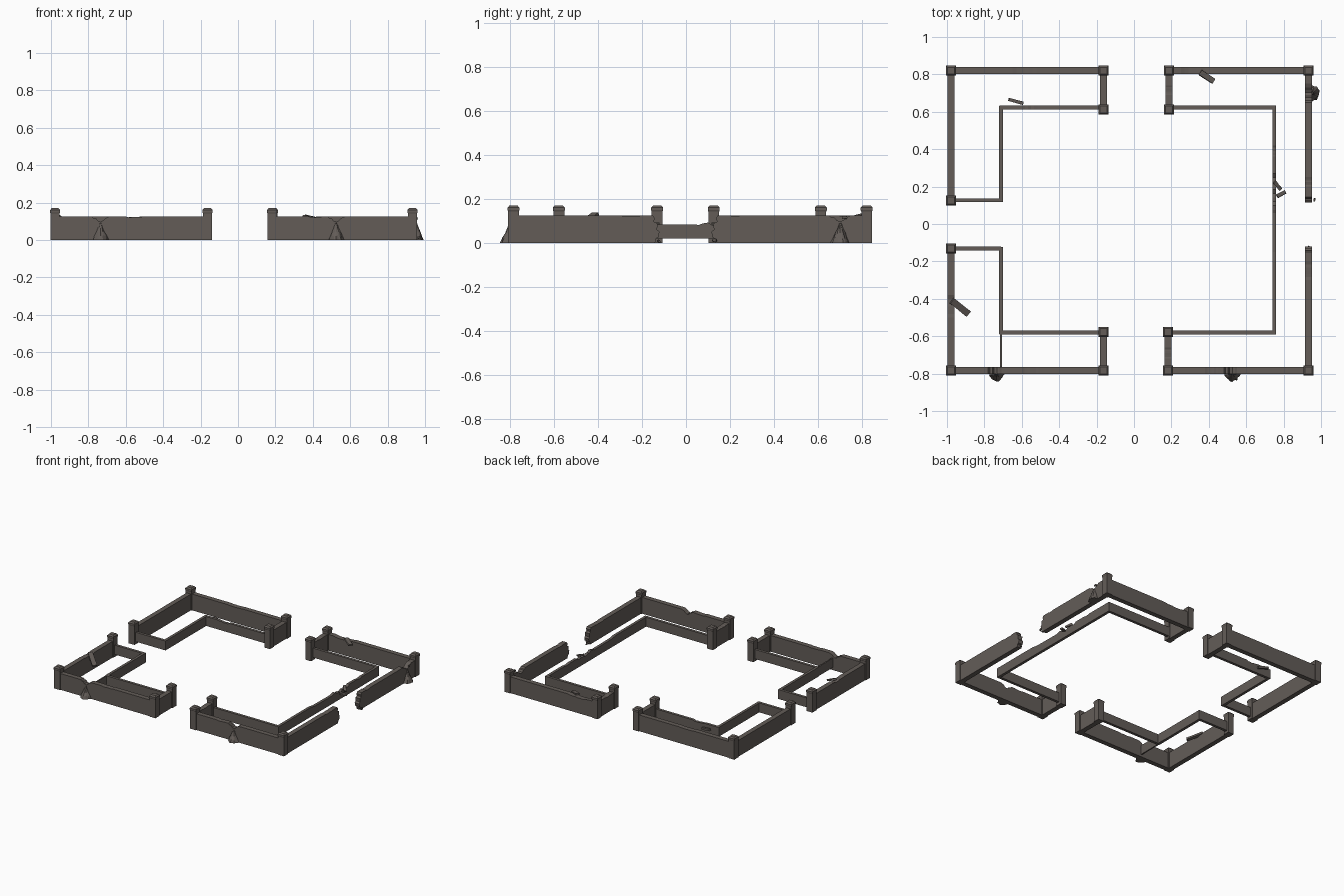
import bpy, bmesh, math, random
from mathutils import Vector, Matrix

if "Cube" in bpy.data.objects:
    bpy.data.objects.remove(bpy.data.objects["Cube"])
random.seed(4)

stone = bpy.data.materials.new("weathered_grey_stone")
stone.diffuse_color = (0.125, 0.108, 0.097, 1)
stone.use_nodes = True
stone.node_tree.nodes["Principled BSDF"].inputs["Base Color"].default_value = stone.diffuse_color

def finish(name, bm):
    bmesh.ops.recalc_face_normals(bm, faces=bm.faces)
    me = bpy.data.meshes.new(name)
    bm.to_mesh(me)
    bm.free()
    me.materials.append(stone)
    ob = bpy.data.objects.new(name, me)
    bpy.context.collection.objects.link(ob)
    return ob

# Wall: side profile (distance along wall, height) extruded through its thickness
def wall(name, axis, fixed, a, b, th, z0, z1, nicks=(), low=None, high=None):
    top = [(t, z1 - d) for t, d in sorted(nicks)]
    prof = [(a, z0)] if not low else [(a + o, z) for o, z in reversed(low)]
    if not low:
        prof.append((a, z1))
    prof += top
    if high:
        prof += [(b - o, z) for o, z in high]
    else:
        prof += [(b, z1), (b, z0)]
    bm = bmesh.new()
    def pt(t, z, s):
        n = fixed + s * th / 2
        return (t, n, z) if axis == 'x' else (n, t, z)
    rings = [[bm.verts.new(pt(t, z, s)) for t, z in prof] for s in (-1, 1)]
    bm.faces.new(rings[0])
    bm.faces.new(rings[1])
    n = len(prof)
    for i in range(n):
        j = (i + 1) % n
        bm.faces.new((rings[0][i], rings[0][j], rings[1][j], rings[1][i]))
    return finish(name, bm)

def outer(name, axis, fixed, a, b, **k):
    return wall("outer_wall_" + name, axis, fixed, a, b, 0.037, 0, 0.125, **k)

def inner(name, axis, fixed, a, b, z1=0.092, **k):
    return wall("inner_wall_" + name, axis, fixed, a, b, 0.021, 0.02, z1, **k)

# Square post with flared cap
def post(x, y):
    bm = bmesh.new()
    rings = []
    for h, z in ((.0245, 0), (.0245, .142), (.027, .148), (.027, .16), (.018, .17)):
        rings.append([bm.verts.new((x + h * i, y + h * j, z))
                      for i, j in ((-1, -1), (1, -1), (1, 1), (-1, 1))])
    for r, s in zip(rings, rings[1:]):
        for i in range(4):
            j = (i + 1) % 4
            bm.faces.new((r[i], r[j], s[j], s[i]))
    bm.faces.new(rings[0])
    bm.faces.new(rings[-1])
    finish("corner_post", bm)

# Shallow V break in a wall top
def notch(c, w=.045, d=.028):
    return [(c - w, 0), (c - w * .8, d * .35), (c - w * .5, d * .4), (c - w * .3, d * .85),
            (c + .002, d), (c + w * .35, d * .7), (c + w * .6, d * .3), (c + w, 0)]

# Slight worn stretch of wall top
def worn(a, b, d=.006, n=6):
    pts = [(a + (b - a) * i / n, random.uniform(.3, 1) * d) for i in range(1, n)]
    return [(a, 0)] + pts + [(b, 0)]

# Posts
for x, y in ((-.978, .82), (-.163, .82), (-.163, .612), (-.978, .126),
             (.187, .82), (.933, .82), (.187, .612),
             (-.978, -.131), (-.978, -.783), (-.163, -.783), (-.163, -.577),
             (.182, -.783), (.933, -.783), (.182, -.577)):
    post(x, y)

# Outer walls, with broken ends at the gap on the right side
ragged = [(.03, .125), (.022, .112), (.026, .095), (.008, .088), (.012, .06),
          (0, .05), (.006, .025), (.018, .018), (.02, 0)]
outer("back_left", 'x', .82, -.978, -.163, nicks=worn(-.65, -.52))
outer("back_right", 'x', .82, .187, .933, nicks=worn(.25, .42, .009, 8))
outer("left_back", 'y', -.978, .126, .82)
outer("left_front", 'y', -.978, -.783, -.131, nicks=worn(-.50, -.38, .008))
outer("front_left", 'x', -.783, -.978, -.163, nicks=notch(-.735) + worn(-.60, -.51, .004))
outer("front_right", 'x', -.783, .182, .933, nicks=worn(.38, .45, .004) + notch(.525))
outer("right_back", 'y', .933, .115, .82, nicks=worn(.2, .25) + notch(.70, .05), low=ragged)
outer("right_front", 'y', .933, -.783, -.12, nicks=worn(-.30, -.2, .004), high=ragged)
outer("end_back_left", 'y', -.163, .612, .82)
outer("end_back_right", 'y', .187, .612, .82, nicks=worn(.69, .74, .004))
outer("end_front_left", 'y', -.163, -.783, -.577)
outer("end_front_right", 'y', .182, -.783, -.577, nicks=worn(-.72, -.66, .004))

# Inner low walls
inner("back_left", 'x', .622, -.72, -.163, nicks=worn(-.6, -.5, .012))
inner("left_back", 'y', -.71, .117, .63)
inner("left_back_return", 'x', .127, -.978, -.71)
inner("left_front_return", 'x', -.131, -.978, -.71)
inner("left_front", 'y', -.71, -.587, -.122)
inner("front_left", 'x', -.58, -.72, -.163)
inner("back_right", 'x', .622, .187, .76)
inner("right", 'y', .75, -.59, .63,
      nicks=[(-.2, 0), (-.15, .008), (.06, .01), (.075, .004)] + worn(.1, .27, .02, 8)
      + worn(.36, .42, .006))
inner("front_right", 'x', -.58, .182, .76)
# Thin cross partition behind the front left wall
wall("thin_partition", 'y', -.712, -.78, -.58, .01, .02, .092)

# Rubble heap leaning on a wall's outer face; ang turns it outward
def heap(x, y, ang):
    bm = bmesh.new()
    n, rings = 11, []
    for r, z in ((.043, 0), (.033, .022), (.022, .045), (.013, .066), (.005, .088)):
        ring = []
        for i in range(n):
            a = math.pi * i / (n - 1)
            rr = r * random.uniform(.85, 1.08)
            ring.append(bm.verts.new((rr * math.cos(a), -rr * math.sin(a),
                                      max(0, z + (random.uniform(-.004, .004) if z else 0)))))
        rings.append(ring)
    for p, q in zip(rings, rings[1:]):
        for i in range(n):
            j = (i + 1) % n
            bm.faces.new((p[i], p[j], q[j], q[i]))
    bm.faces.new(rings[0])
    bm.faces.new(rings[-1])
    bmesh.ops.transform(bm, verts=bm.verts,
                        matrix=Matrix.Translation((x, y, 0)) @ Matrix.Rotation(ang, 4, 'Z'))
    finish("rubble_heap", bm)

heap(-.735, -.799, 0)
heap(.525, -.799, 0)
heap(.952, .70, math.pi / 2)

# Fallen slabs and chips: centre, size, heading, tilt (degrees)
def slab(name, loc, size, heading, tilt=0):
    bm = bmesh.new()
    bmesh.ops.create_cube(bm, size=1)
    for v in bm.verts:
        v.co = Vector((v.co.x * size[0], v.co.y * size[1], v.co.z * size[2]))
        v.co += Vector([random.uniform(-.002, .002) for _ in range(3)])
    m = (Matrix.Translation(loc) @ Matrix.Rotation(math.radians(heading), 4, 'Z')
         @ Matrix.Rotation(math.radians(tilt), 4, 'Y'))
    bmesh.ops.transform(bm, verts=bm.verts, matrix=m)
    finish(name, bm)

slab("fallen_slab_left", (-.93, -.445, .105), (.125, .036, .014), -38, 25)
slab("fallen_slab_back", (.39, .787, .122), (.085, .03, .012), -33, 10)
slab("fallen_slab_inner", (-.632, .655, .065), (.08, .018, .014), -15, 12)
slab("fallen_chip_right", (.768, .205, .085), (.055, .018, .012), -50, 20)
slab("fallen_chip_right", (.787, .16, .065), (.05, .02, .012), 30, 10)
for x, y, z in ((.965, .13, .012), (.94, .125, .008), (.93, -.125, .008), (.955, .72, .115)):
    slab("stone_chip", (x, y, z), (.018, .009, .012), random.uniform(0, 180))
